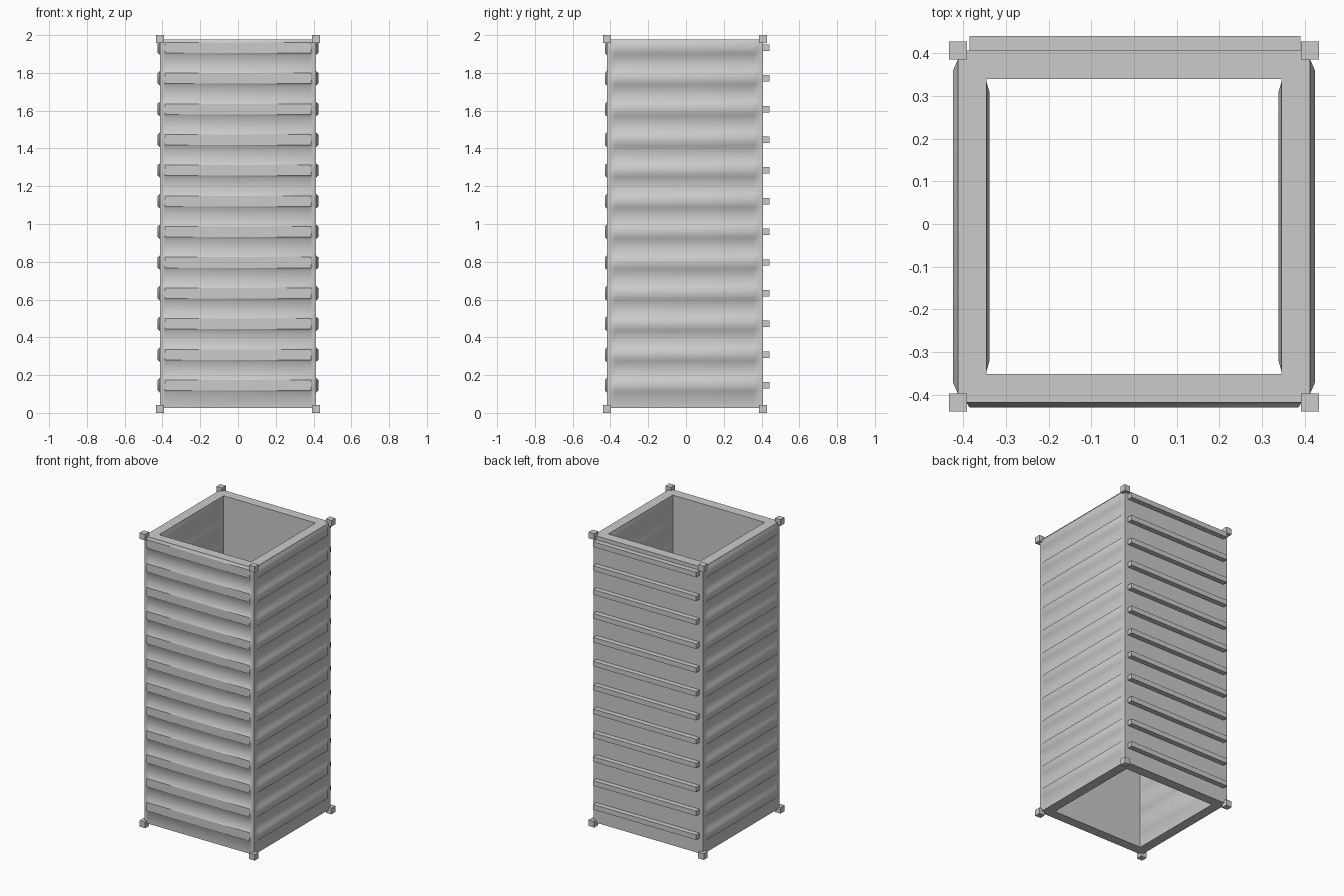
import bpy, bmesh, math
from mathutils import Matrix, Vector

if "Cube" in bpy.data.objects:
    bpy.data.objects.remove(bpy.data.objects["Cube"])

HALF, INNER = 0.4125, 0.346      # outer and inner half width of the tube
SHIFT_Y = -0.006
Z_LOW, Z_HIGH = 0.025, 1.977
RIBS = [0.146 + 0.1625 * i for i in range(12)]
BASE_H, TOP_H = 0.039, 0.028     # half heights of a rib's foot and crest

grey = bpy.data.materials.new("plain grey")
grey.use_nodes = True
grey.diffuse_color = (0.6, 0.6, 0.6, 1)
grey.node_tree.nodes["Principled BSDF"].inputs["Base Color"].default_value = (0.6, 0.6, 0.6, 1)


def finish(name, bm):
    mesh = bpy.data.meshes.new(name)
    bm.to_mesh(mesh)
    bm.free()
    mesh.materials.append(grey)
    obj = bpy.data.objects.new(name, mesh)
    bpy.context.collection.objects.link(obj)
    return obj


def box(name, centre, size):
    bm = bmesh.new()
    bmesh.ops.create_cube(bm, size=1, matrix=Matrix.Translation(centre) @ Matrix.Diagonal((*size, 1)))
    return finish(name, bm)


# Heights of all rows; True marks a rib crest
rows = [(Z_LOW, False)]
for c in RIBS:
    rows += [(c - BASE_H, False), (c - TOP_H, True), (c + TOP_H, True), (c + BASE_H, False)]
rows.append((Z_HIGH, False))


def sheet(bm, half, foot, crest, depth, rot):
    """Grid facing -y, pushed out by depth at each rib, then turned by rot."""
    cols = [-half, -foot, -crest, crest, foot, half]
    grid = []
    for z, raised in rows:
        line = []
        for x in cols:
            out = depth if raised and abs(x) <= crest else 0
            line.append(bm.verts.new(rot @ Vector((x, -half - out, z))))
        grid.append(line)
    for low, high in zip(grid, grid[1:]):
        for i in range(5):
            bm.faces.new((low[i], low[i + 1], high[i + 1], high[i]))
    return grid


# Ribbed tube: four mitred walls, each an outer and an inner sheet with rims
# (turn, outer rib depth, outer crest half width, inner rib depth)
walls = [(0, 0.0115, 0.386, 0), (90, 0.0125, 0.365, 0.007),
         (180, 0, 0.365, 0), (270, 0.0125, 0.365, 0.007)]
bm = bmesh.new()
for turn, depth, crest, inner_depth in walls:
    rot = Matrix.Rotation(math.radians(turn), 3, 'Z')
    outer = sheet(bm, HALF, 0.393, crest, depth, rot)
    inner = sheet(bm, INNER, 0.34, 0.315, -inner_depth, rot)
    for k in (0, -1):
        for i in range(5):
            bm.faces.new((outer[k][i], outer[k][i + 1], inner[k][i + 1], inner[k][i]))
bmesh.ops.remove_doubles(bm, verts=bm.verts, dist=0.0005)
bmesh.ops.recalc_face_normals(bm, faces=bm.faces)
bmesh.ops.translate(bm, verts=bm.verts, vec=(0, SHIFT_Y, 0))
tube = finish("ribbed_tube", bm)

bpy.ops.object.select_all(action='DESELECT')
tube.select_set(True)
bpy.context.view_layer.objects.active = tube
bpy.ops.object.shade_smooth_by_angle(angle=math.radians(60))
# Front rib crests stay flat
for p in tube.data.polygons:
    if p.normal.y < -0.999 and p.center.y < SHIFT_Y - HALF - 0.005:
        p.use_smooth = False

# Square bars across the back
for i, z in enumerate(RIBS):
    box(f"back_bar_{i + 1}", (0.002, SHIFT_Y + HALF + 0.0165, z), (0.776, 0.037, 0.034))

# Corner blocks
for side, sx in (("right", -1), ("left", 1)):
    for face, sy in (("front", -1), ("back", 1)):
        for level, z in (("bottom", 0.021), ("top", 1.979)):
            box(f"corner_block_{level}_{face}_{side}",
                (sx * HALF, SHIFT_Y + sy * HALF, z), (0.042, 0.042, 0.042))
